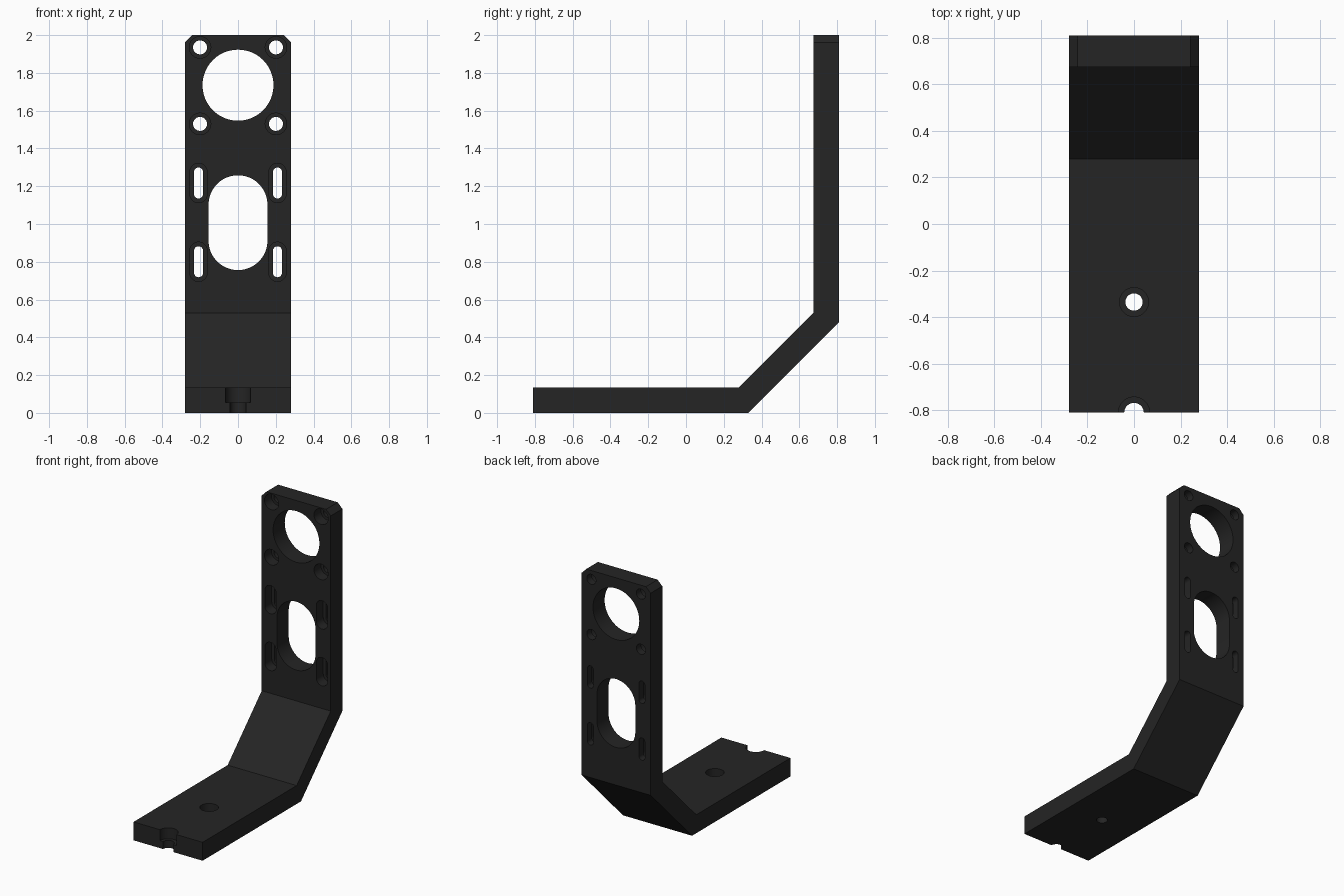
import bpy, bmesh, math
from mathutils import Matrix, Vector

if "Cube" in bpy.data.objects:
    bpy.data.objects.remove(bpy.data.objects["Cube"])

W = 0.28        # half width
T = 0.135       # plate thickness
BACK = 0.81     # rear face of the upright


def finish(name, bm):
    bmesh.ops.recalc_face_normals(bm, faces=bm.faces)
    mesh = bpy.data.meshes.new(name)
    bm.to_mesh(mesh)
    bm.free()
    obj = bpy.data.objects.new(name, mesh)
    bpy.context.collection.objects.link(obj)
    return obj


def prism(bm, points, vec):
    face = bm.faces.new([bm.verts.new(p) for p in points])
    ret = bmesh.ops.extrude_face_region(bm, geom=[face])
    verts = [v for v in ret["geom"] if isinstance(v, bmesh.types.BMVert)]
    bmesh.ops.translate(bm, verts=verts, vec=vec)


def stadium(r, half=None, n=24):
    """Outline of a circle, or of an upright slot of the given half height."""
    off = (half - r) if half else 0
    pts = []
    for side in (1, -1):
        for i in range(n + (1 if off else 0)):
            a = math.pi * i / n + (0 if side > 0 else math.pi)
            pts.append((r * math.cos(a), r * math.sin(a) + side * off))
    return pts


def wall_hole(bm, x, z, r, half=None, y0=0.6, y1=0.9):
    prism(bm, [(x + u, y0, z + v) for u, v in stadium(r, half)], (0, y1 - y0, 0))


def base_hole(bm, y, r, z0=-0.1, z1=0.25):
    prism(bm, [(u, y + v, z0) for u, v in stadium(r)], (0, 0, z1 - z0))


# Bent bracket body from its side profile
profile = [(-BACK, 0), (0.33, 0), (BACK, 0.48), (BACK, 2), (BACK - T, 2),
           (BACK - T, 0.53), (0.28, T), (-BACK, T)]
bm = bmesh.new()
prism(bm, [(-W, y, z) for y, z in profile], (2 * W, 0, 0))

# Chamfered top corners
for s in (-1, 1):
    bmesh.ops.bisect_plane(bm, geom=bm.verts[:] + bm.edges[:] + bm.faces[:],
                           plane_co=(s * W, 0, 1.962), plane_no=(s, 0, 1),
                           clear_outer=True)
    bmesh.ops.holes_fill(bm, edges=[e for e in bm.edges if e.is_boundary])
bracket = finish("bracket", bm)

# Through holes and wider recesses on the inner faces
through, recess = bmesh.new(), bmesh.new()
wall_hole(through, 0, 1.735, 0.188)
wall_hole(through, 0, 1.007, 0.156, 0.251)
for s in (-1, 1):
    for z in (1.935, 1.53):          # screw holes
        wall_hole(through, s * 0.201, z, 0.037)
        wall_hole(recess, s * 0.201, z, 0.057, y1=0.755)
    for z in (1.217, 0.8):           # slots
        wall_hole(through, s * 0.209, z, 0.024, 0.082)
        wall_hole(recess, s * 0.209, z, 0.046, 0.104, y1=0.755)
for y, r, wide in ((-0.335, 0.037, 0.062), (-BACK, 0.042, 0.067)):
    base_hole(through, y, r)
    base_hole(recess, y, wide, z0=0.055)

bpy.context.view_layer.objects.active = bracket
for name, cut in (("through_cutter", through), ("recess_cutter", recess)):
    cutter = finish(name, cut)
    cutter.hide_render = True
    mod = bracket.modifiers.new(name, 'BOOLEAN')
    mod.operation = 'DIFFERENCE'
    mod.solver = 'EXACT'
    mod.object = cutter
    bpy.ops.object.modifier_apply(modifier=mod.name)
    bpy.data.objects.remove(cutter)

# Single dark finish
mat = bpy.data.materials.new("dark_grey")
mat.diffuse_color = (0.018, 0.018, 0.018, 1)
mat.use_nodes = True
mat.node_tree.nodes["Principled BSDF"].inputs["Base Color"].default_value = mat.diffuse_color
bracket.data.materials.clear()
bracket.data.materials.append(mat)
bracket.select_set(True)
bpy.ops.object.shade_smooth_by_angle(angle=math.radians(30))
